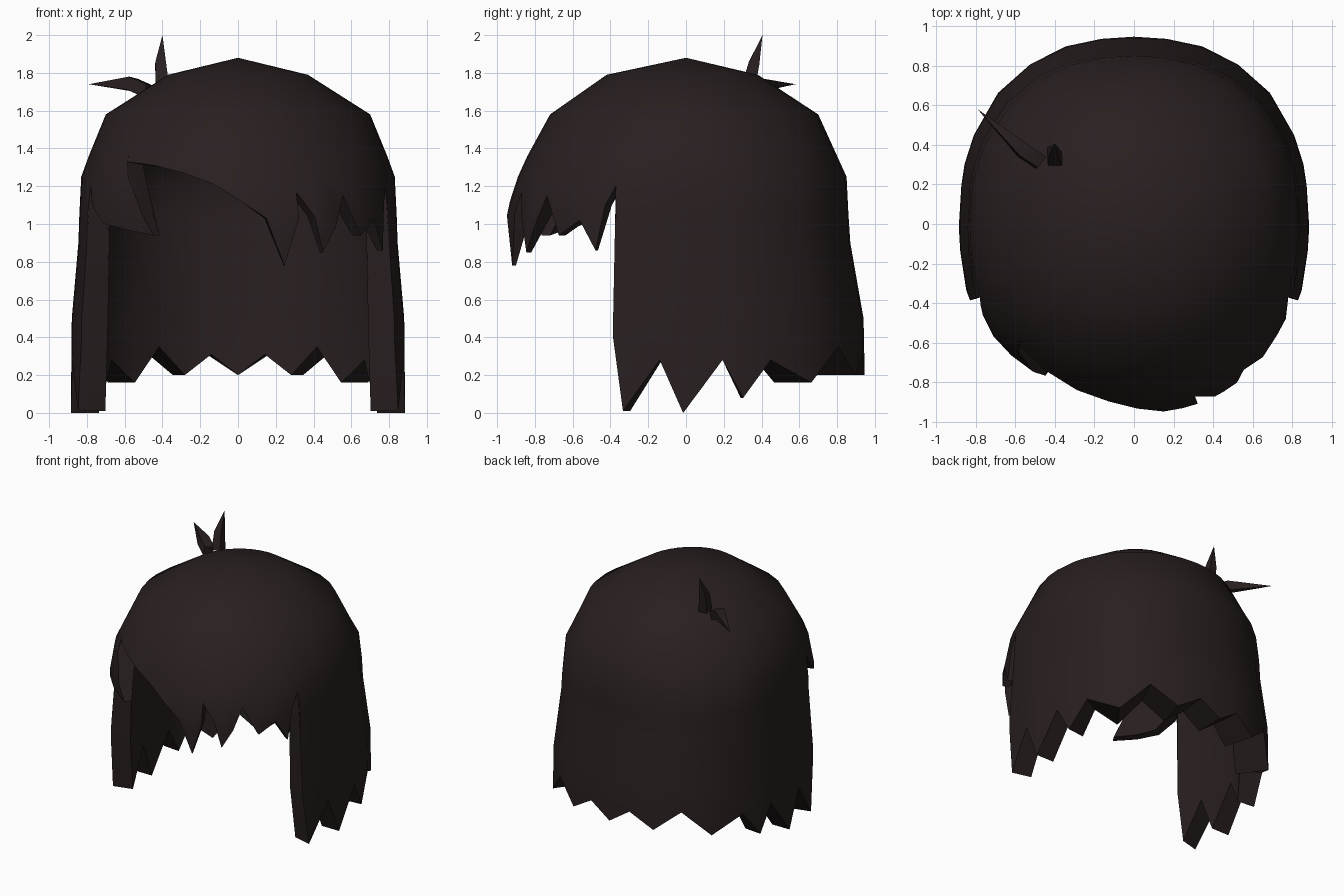
import bpy, bmesh, math
from mathutils import Vector

cube = bpy.data.objects.get("Cube")
if cube:
    bpy.data.objects.remove(cube, do_unlink=True)

hair = bpy.data.materials.new("dark_brown_hair")
hair.use_nodes = True
colour = (0.022, 0.014, 0.014, 1)
hair.diffuse_color = colour
hair.node_tree.nodes["Principled BSDF"].inputs["Base Color"].default_value = colour

# Outline of the volume: height, side radius, back radius, front radius, squareness
PROFILE = [(1.88, 0, 0, 0, 2), (1.79, .37, .38, .42, 2), (1.58, .70, .70, .72, 2),
           (1.36, .79, .80, .84, 2.1), (1.25, .83, .85, .89, 2.2),
           (1.05, .84, .86, .955, 2.3), (.9, .845, .87, .95, 2.3),
           (.5, .88, .94, .93, 2.3), (0, .885, .95, .93, 2.3)]
LEVELS = [row[0] for row in PROFILE]


def clamp(x, low=0, high=1):
    return max(low, min(high, x))


def surface(angle, z):
    """Outer point and horizontal outward normal on a rounded-square section."""
    for hi, lo in zip(PROFILE, PROFILE[1:]):
        if z >= lo[0]:
            t = (hi[0] - z) / (hi[0] - lo[0])
            side, back, front, power = (a + (b - a) * t for a, b in zip(hi[1:], lo[1:]))
            break
    c, s = math.cos(angle), math.sin(angle)
    if side < .001:
        return Vector((0, 0, z)), Vector((c, s, 0))
    depth = back if s > 0 else front
    u, v = abs(c / side), abs(s / depth)
    r = (u ** power + v ** power) ** (-1 / power)
    normal = Vector((math.copysign(u ** (power - 1) / side, c),
                     math.copysign(v ** (power - 1) / depth, s), 0))
    return Vector((r * c, r * s, z)), normal.normalized()


def thickness(normal, z, fringe):
    """Offset from the outer skin to the inner one."""
    if fringe:
        return normal * clamp(.3 * (z - .75), .02, .11)
    low = clamp((1.1 - z) / .8)
    if normal.y < 0:
        return normal * (.11 + .04 * low)
    thin = normal * .11
    thick = Vector((.14 * clamp(1.4 * normal.x, -1), .23 * clamp(1.9 * normal.y - .35), 0))
    return thin.lerp(thick, low)


def finish(bm, name, sharp):
    """Turn a bmesh into a shaded object."""
    bmesh.ops.remove_doubles(bm, verts=bm.verts, dist=.001)
    bmesh.ops.recalc_face_normals(bm, faces=bm.faces)
    mesh = bpy.data.meshes.new(name)
    bm.to_mesh(mesh)
    bm.free()
    mesh.materials.append(hair)
    obj = bpy.data.objects.new(name, mesh)
    bpy.context.collection.objects.link(obj)
    bpy.ops.object.select_all(action='DESELECT')
    obj.select_set(True)
    bpy.context.view_layer.objects.active = obj
    bpy.ops.object.shade_smooth_by_angle(angle=math.radians(sharp))


# Fringe hem: angle, bottom height, sideways lean of the lock
FRINGE = [(-154.5, 1.2, 0), (-152, 1.13, 0), (-149, 1.08, 0), (-143, 1.0, 2),
          (-139, .97, 8), (-134.5, .94, 14), (-134, 1.33, 0), (-121, 1.31, 0),
          (-109, 1.27, 0), (-98, 1.21, 0), (-89, 1.12, 0), (-81, 1.03, 0),
          (-75, .78, 0), (-70.5, 1.02, 0), (-71, 1.18, 0), (-65, 1.04, 0),
          (-62, .85, 0), (-57, .99, 0), (-53, 1.15, 0), (-46, .94, 0),
          (-38, 1.02, 0), (-32, .86, 0), (-29, 1.1, 0), (-25.5, 1.2, 0)]
# Left half of the long hem, from the front edge to the middle of the back
CURTAIN = [(-25, .4), (-21.5, .01), (-9, .28), (-1, 0), (12.5, .28), (19.5, .08),
           (29, .28), (44, .16), (57, .35), (69, .2), (80, .31), (90, .2)]

columns = [(a, z, lean, True) for a, z, lean in FRINGE]
halves = CURTAIN + [(180 - a, z) for a, z in reversed(CURTAIN[:-1])]
columns += [(a, z, 0, False) for a, z in halves]

# Hair shell: outer and inner skins joined along the jagged hem
bm = bmesh.new()
strips = []
for degrees, bottom, lean, fringe in columns:
    outer, inner = [], []
    for level in LEVELS:
        z = max(level, bottom)
        sweep = lean * clamp((1.33 - z) / .39)
        point, normal = surface(math.radians(degrees + sweep), z)
        point -= normal * sweep * .005
        offset = thickness(normal, z, fringe)
        offset *= min(1, point.xy.length / .11)
        drop = Vector((0, 0, .1 * clamp((z - 1.25) / .5)))
        outer.append(bm.verts.new(point))
        inner.append(bm.verts.new(point - offset - drop))
    strips.append(outer + inner[::-1])
for left, right in zip(strips, strips[1:] + strips[:1]):
    for i in range(len(left) - 1):
        bm.faces.new((left[i], right[i], right[i + 1], left[i + 1]))
finish(bm, "hair_shell", 60)


def tuft(name, rings, tip):
    """Four-sided spike through (centre, half width) rings, ending in a point."""
    bm = bmesh.new()
    axis = (Vector(tip) - Vector(rings[0][0])).normalized()
    u = axis.orthogonal().normalized()
    v = axis.cross(u)
    loops = []
    for centre, w in rings:
        loops.append([bm.verts.new(Vector(centre) + w * (d[0] * u + d[1] * v))
                      for d in ((1, 0), (0, 1), (-1, 0), (0, -1))])
    loops.append([bm.verts.new(tip)] * 4)
    bm.faces.new(loops[0][::-1])
    for low, high in zip(loops, loops[1:]):
        for i in range(4):
            j = (i + 1) % 4
            corners = [low[i], low[j], high[j], high[i]]
            bm.faces.new(list(dict.fromkeys(corners)))
    finish(bm, name, 30)


# Two stray tufts on the crown
tuft("upright_tuft", [((-.40, .33, 1.72), .05), ((-.41, .36, 1.85), .04)], (-.40, .405, 2.0))
tuft("sideways_tuft", [((-.47, .31, 1.70), .05), ((-.56, .37, 1.74), .05)], (-.79, .58, 1.74))
